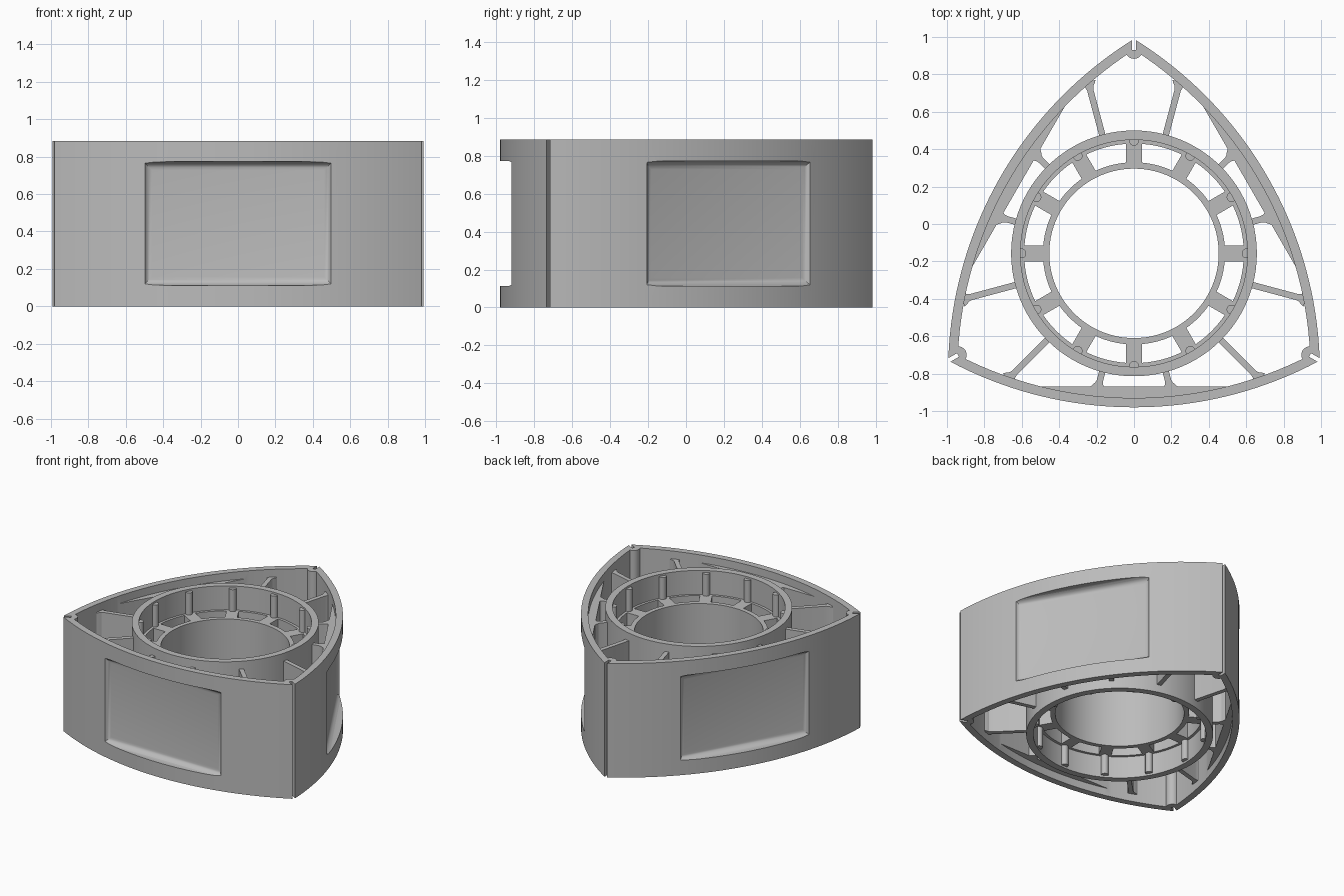
import bpy, bmesh
from math import sin, cos, pi, radians, sqrt
from mathutils import Matrix, Vector

if "Cube" in bpy.data.objects:
    bpy.data.objects.remove(bpy.data.objects["Cube"])

HEIGHT = 0.885
CENTRE = Matrix.Translation((0, -0.157, 0))
FLANK_R, FLANK_C = 2.10, 1.277          # flank arc radius and its centre offset
FLANKS = [radians(a) for a in (-90, 30, 150)]

metal = bpy.data.materials.new("grey metal")
metal.use_nodes = True
metal.diffuse_color = (0.5, 0.5, 0.5, 1)
metal.node_tree.nodes["Principled BSDF"].inputs["Base Color"].default_value = (0.5, 0.5, 0.5, 1)


def finish(name, bm, turn=0.0):
    """Turn a bmesh into an object, rotated about the rotor axis."""
    bmesh.ops.recalc_face_normals(bm, faces=bm.faces)
    bm.transform(CENTRE @ Matrix.Rotation(turn, 4, 'Z'))
    mesh = bpy.data.meshes.new(name)
    bm.to_mesh(mesh)
    bm.free()
    mesh.materials.append(metal)
    obj = bpy.data.objects.new(name, mesh)
    bpy.context.collection.objects.link(obj)
    return obj


def prism(name, outline, z0, z1, turn=0.0, bevel=0.0):
    bm = bmesh.new()
    face = bm.faces.new([bm.verts.new((x, y, z0)) for x, y in outline])
    new = bmesh.ops.extrude_face_region(bm, geom=[face])["geom"]
    bmesh.ops.translate(bm, vec=(0, 0, z1 - z0),
                        verts=[v for v in new if isinstance(v, bmesh.types.BMVert)])
    if bevel:   # round the edges of the innermost side
        inner = min(v.co.x for v in bm.verts)
        edges = [e for e in bm.edges if all(v.co.x < inner + 0.001 for v in e.verts)]
        bmesh.ops.bevel(bm, geom=edges, offset=bevel, segments=5, profile=0.5, affect='EDGES')
    return finish(name, bm, turn)


def wall(name, outer, inner, z0, z1):
    """Closed hollow wall between two loops with matching points."""
    bm = bmesh.new()
    loops = [[bm.verts.new((x, y, z)) for x, y in pts]
             for pts, z in ((outer, z0), (outer, z1), (inner, z1), (inner, z0))]
    n = len(outer)
    for k in range(4):
        a, b = loops[k], loops[(k + 1) % 4]
        for i in range(n):
            j = (i + 1) % n
            bm.faces.new((a[i], a[j], b[j], b[i]))
    return finish(name, bm)


def circle(r, n=96, cx=0.0):
    return [(cx + r * cos(2 * pi * i / n), r * sin(2 * pi * i / n)) for i in range(n)]


def box(x0, x1, half):
    return [(x0, -half), (x1, -half), (x1, half), (x0, half)]


def flank(a, r):
    """Distance from the axis to a flank arc, at angle a from its middle."""
    return -FLANK_C * cos(a) + sqrt(r * r - (FLANK_C * sin(a)) ** 2)


def triangle(r, n=40):
    pts = []
    for mid in FLANKS:
        for i in range(n):
            a = radians(-60 + 120 * i / n)
            d = flank(a, r)
            pts.append((d * cos(mid + a), d * sin(mid + a)))
    return pts


def combine(target, tool, operation):
    mod = target.modifiers.new("cut", 'BOOLEAN')
    mod.operation, mod.solver, mod.object = operation, 'EXACT', tool
    bpy.context.view_layer.objects.active = target
    bpy.ops.object.modifier_apply(modifier=mod.name)
    bpy.data.objects.remove(tool)


parts = []

# Outer three-sided rim
rim = wall("rotor_rim", triangle(FLANK_R), triangle(FLANK_R - 0.05), 0, HEIGHT)
parts.append(rim)

# Flat pads behind the pockets and round bosses at the corners
for mid in FLANKS:
    arc = []
    for i in range(25):
        a = radians(-34 + 68 * i / 24)
        d = flank(a, FLANK_R - 0.03)
        arc.append((d * cos(a), d * sin(a)))
    pad = [(0.713, -0.497)] + arc + [(0.713, 0.497)]
    combine(rim, prism("pad", pad, 0.06, HEIGHT - 0.06, mid), 'UNION')
    combine(rim, prism("boss", circle(0.045, 24, 1.085), 0, HEIGHT, mid + pi / 3), 'UNION')

# Flank pockets and corner seal slots
for mid in FLANKS:
    combine(rim, prism("pocket", box(0.743, 0.95, 0.505), 0.112, 0.773, mid, 0.045), 'DIFFERENCE')
    combine(rim, prism("slot", box(1.087, 1.25, 0.011), -0.1, HEIGHT + 0.1, mid + pi / 3), 'DIFFERENCE')

# Gear ring, its inner ledge and the bearing tube
parts.append(wall("gear_ring", circle(0.657), circle(0.607), 0, HEIGHT))
parts.append(wall("ring_ledge", circle(0.62), circle(0.587), 0.17, 0.70))
parts.append(wall("bearing_tube", circle(0.487), circle(0.453), 0.17, 0.70))

for i in range(12):
    turn = 2 * pi * i / 12
    # Spokes joining tube and ring, with a round column behind each
    parts.append(prism(f"spoke_{i}", box(0.475, 0.6, 0.043), 0.17, 0.70, turn))
    parts.append(prism(f"ring_column_{i}", circle(0.026, 20, 0.602), 0.015, HEIGHT - 0.015, turn))

# Ribs between ring and rim, flared where they meet the rim
for m, mid in enumerate(FLANKS):
    for k, deg in enumerate((-45, -15, 15, 45)):
        a = radians(deg)
        end = 0.713 / cos(a) if abs(deg) < 20 else flank(a, FLANK_R - 0.05)
        side = [(0.63, 0.017), (end - 0.035, 0.017), (end - 0.018, 0.021),
                (end - 0.006, 0.031), (end + 0.012, 0.042)]
        outline = [(x, -y) for x, y in side] + side[::-1]
        parts.append(prism(f"rib_{m}_{k}", outline, 0.06, HEIGHT - 0.06, mid + a))

# Smooth curved walls, keep edges sharp
bpy.ops.object.select_all(action='DESELECT')
for obj in parts:
    obj.select_set(True)
bpy.context.view_layer.objects.active = rim
bpy.ops.object.shade_smooth_by_angle(angle=radians(25))
